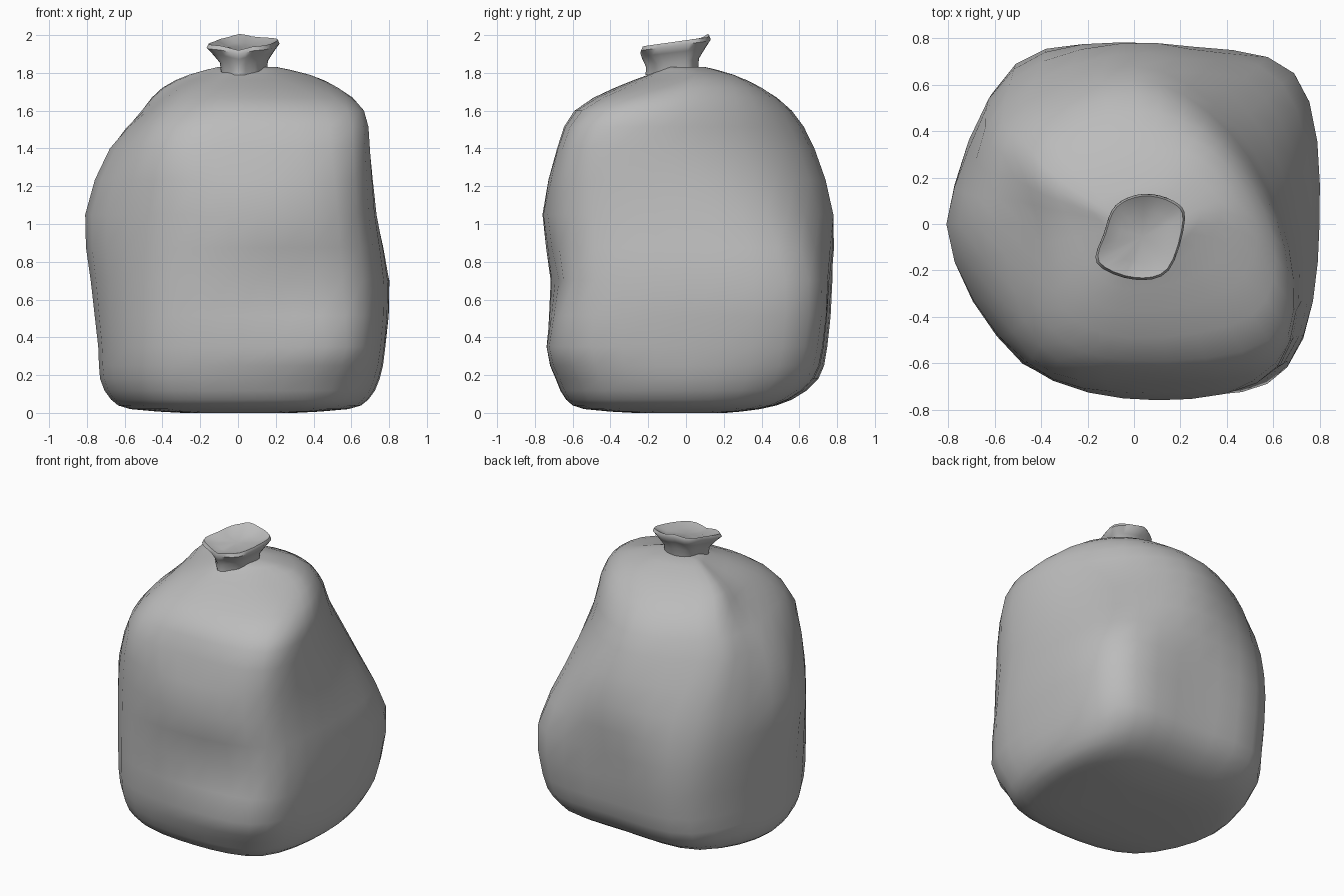
import bpy, bmesh
from math import exp, radians
from mathutils import Vector

default_cube = bpy.data.objects.get("Cube")
if default_cube:
    bpy.data.objects.remove(default_cube, do_unlink=True)


def make_material(name, colour):
    material = bpy.data.materials.new(name)
    material.use_nodes = True
    material.diffuse_color = colour
    material.node_tree.nodes["Principled BSDF"].inputs["Base Color"].default_value = colour
    return material


def spline_point(before, start, end, after, t):
    """Point on a smooth curve between start and end."""
    return start + 0.5 * t * ((end - before) + t * (
        (2 * before - 5 * start + 4 * end - after)
        + t * (3 * (start - end) + after - before)))


def closed_spline(points, steps):
    """Smooth closed loop through the given corners."""
    n = len(points)
    return [spline_point(points[i - 1], points[i], points[(i + 1) % n], points[(i + 2) % n], k / steps)
            for i in range(n) for k in range(steps)]


def smooth_stack(rings, steps):
    """Add in-between rings along smooth vertical curves."""
    last = len(rings) - 1
    result = []
    for i in range(last):
        four = (rings[max(i - 1, 0)], rings[i], rings[i + 1], rings[min(i + 2, last)])
        for k in range(steps):
            result.append([spline_point(*column, k / steps) for column in zip(*four)])
    return result + [rings[last]]


def press(point, centre, radius, push):
    """Move a point near the centre of a dent."""
    distance = sum(((p - c) / r) ** 2 for p, c, r in zip(point, centre, radius))
    return point + Vector(push) * exp(-distance)


def loft(name, rings, material):
    """Skin a stack of rings and close both ends."""
    bm = bmesh.new()
    loops = [[bm.verts.new(p) for p in ring] for ring in rings]
    count = len(loops[0])
    for low, high in zip(loops, loops[1:]):
        for i in range(count):
            j = (i + 1) % count
            bm.faces.new((low[i], low[j], high[j], high[i]))
    for loop in (loops[0][::-1], loops[-1]):
        cap = bm.faces.new(loop)
        bmesh.ops.poke(bm, faces=[cap])
    bmesh.ops.recalc_face_normals(bm, faces=bm.faces)
    mesh = bpy.data.meshes.new(name)
    bm.to_mesh(mesh)
    bm.free()
    mesh.materials.append(material)
    obj = bpy.data.objects.new(name, mesh)
    bpy.context.collection.objects.link(obj)
    bpy.ops.object.select_all(action="DESELECT")
    obj.select_set(True)
    bpy.context.view_layer.objects.active = obj
    bpy.ops.object.shade_smooth_by_angle(angle=radians(60))


grey = make_material("grey plastic", (0.5, 0.5, 0.5, 1))

# Filled sack: heights, and the ridges that run up it as (x, y) at each height
heights = (.18, .35, .7, 1.05, 1.4, 1.6, 1.72, 1.79)
ridges = {
    "left side": ((.75, 0), (.78, 0), (.8, 0), (.73, 0), (.68, -.1), (.65, -.1), (.53, 0), (.38, .05)),
    "left back": ((.62, .58), (.67, .63), (.69, .65), (.57, .54), (.44, .42), (.4, .37), (.33, .32), (.23, .23)),
    "back": ((.1, .68), (.1, .73), (.1, .76), (.1, .78), (0, .68), (0, .56), (0, .4), (0, .24)),
    "right back": ((-.5, .63), (-.5, .67), (-.51, .69), (-.53, .62), (-.57, .44), (-.48, .36), (-.38, .24), (-.25, .14)),
    "right side": ((-.73, 0), (-.74, 0), (-.78, 0), (-.81, 0), (-.68, 0), (-.48, 0), (-.35, 0), (-.2, 0)),
    "right front": ((-.48, -.56), (-.48, -.6), (-.48, -.6), (-.47, -.6), (-.44, -.58), (-.36, -.45), (-.24, -.28), (-.1, -.16)),
    "front": ((.1, -.69), (.2, -.74), (.1, -.72), (.1, -.76), (0, -.68), (0, -.59), (0, -.38), (0, -.2)),
    "left front": ((.61, -.56), (.66, -.62), (.66, -.6), (.63, -.61), (.61, -.6), (.58, -.5), (.42, -.28), (.22, -.14)),
}
levels = [[Vector((*path[i], z)) for path in ridges.values()] for i, z in enumerate(heights)]

# Rounded underside, lifted more towards the back
underside = []
for z, front, back in ((0, .4, .3), (.02, .78, .56), (.07, .92, .8)):
    underside.append([Vector((p.x * front, p.y * (back if p.y > 0 else front), z)) for p in levels[0]])

# Top drawn in under the tie
throat = [Vector((.04 + (p.x - .04) * .5, -.04 + (p.y + .04) * .5, 1.83)) for p in levels[-1]]
body = smooth_stack([closed_spline(level, 4) for level in underside + levels + [throat]], 2)

# Dents in the front and beside the right back ridge: centre, radius, push
for dent in (((.38, -.68, .66), (.25, .3, .2), (0, .035, 0)),
             ((-.66, .24, 1.2), (.2, .14, .4), (.04, -.02, 0))):
    body = [[press(p, *dent) for p in ring] for ring in body]
loft("sack_body", body, grey)

# Gathered neck and flared mouth
rim = closed_spline([Vector(p) for p in (
    (.22, .02), (.17, .1), (.04, .13), (-.08, .08),
    (-.13, -.04), (-.16, -.17), (0, -.24), (.15, -.2))], 4)


def mouth_ring(z, size, tilt, fold):
    ring = []
    for p in rim:
        x, y = .04 + (p.x - .04) * size, -.05 + (p.y + .05) * size
        front = exp(-(x / .05) ** 2) if p.y < -.15 else 0
        peak = exp(-((x - .01) / .05) ** 2) if p.y > .05 else 0
        # Pleat hanging at the front, raised tip at the back
        ring.append((x, y - fold * front, z + tilt * (y + .05 - .15 * front + .12 * peak)))
    return ring


mouth_levels = ((1.79, .62, 0, .05), (1.86, .66, .1, .04), (1.91, .85, .12, .02),
                (1.945, 1, .14, 0), (1.966, .95, .14, 0), (1.94, .6, .1, 0))
loft("tied_mouth", [mouth_ring(*level) for level in mouth_levels], grey)
